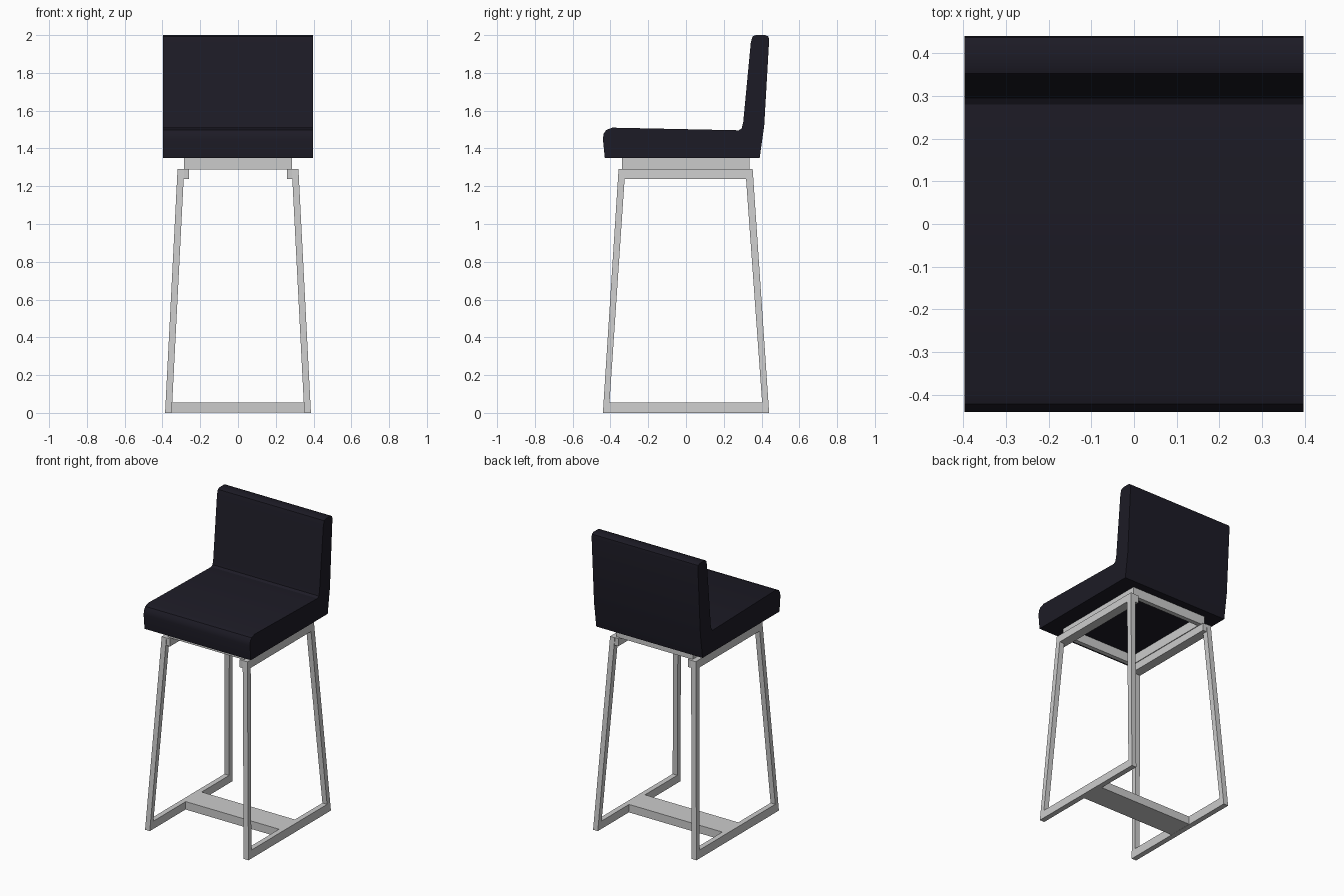
import bpy
import bmesh

if "Cube" in bpy.data.objects:
    bpy.data.objects.remove(bpy.data.objects["Cube"])


def make_object(name, verts, faces):
    mesh = bpy.data.meshes.new(name)
    bm = bmesh.new()
    vs = [bm.verts.new(v) for v in verts]
    for f in faces:
        bm.faces.new([vs[i] for i in f])
    bmesh.ops.recalc_face_normals(bm, faces=bm.faces)
    bm.to_mesh(mesh)
    bm.free()
    ob = bpy.data.objects.new(name, mesh)
    bpy.context.collection.objects.link(ob)
    return ob


def box(name, x0, x1, y0, y1, z0, z1):
    verts = [(x, y, z) for x in (x0, x1) for y in (y0, y1) for z in (z0, z1)]
    faces = [(0, 1, 3, 2), (4, 6, 7, 5), (0, 4, 5, 1),
             (2, 3, 7, 6), (0, 2, 6, 4), (1, 5, 7, 3)]
    return make_object(name, verts, faces)


def ring(name, loops):
    # Closed tube: four corner loops swept around the cross-section
    n = len(loops[0])
    m = len(loops)
    verts = [p for loop in loops for p in loop]
    faces = []
    for k in range(m):
        a, b = k * n, ((k + 1) % m) * n
        for i in range(n):
            j = (i + 1) % n
            faces.append((a + i, a + j, b + j, b + i))
    return make_object(name, verts, faces)


# Upholstered seat and backrest: one side profile extruded across the width
profile = [(-0.43, 1.35), (-0.44, 1.45), (-0.436, 1.478), (-0.422, 1.498),
           (-0.39, 1.51), (0.28, 1.496), (0.295, 1.506), (0.303, 1.54),
           (0.343, 1.96), (0.352, 1.993), (0.37, 2.0), (0.42, 2.0),
           (0.437, 1.992), (0.44, 1.97), (0.414, 1.52), (0.39, 1.35)]
n = len(profile)
verts = [(x, y, z) for x in (-0.397, 0.397) for y, z in profile]
faces = [tuple(range(n)), tuple(range(n, 2 * n))]
faces += [(i, (i + 1) % n, (i + 1) % n + n, i + n) for i in range(n)]
seat = make_object("seat_and_backrest", verts, faces)
fabric = bpy.data.materials.new("dark_upholstery")
fabric.diffuse_color = (0.012, 0.011, 0.019, 1)
fabric.use_nodes = True
fabric.node_tree.nodes["Principled BSDF"].inputs["Base Color"].default_value = fabric.diffuse_color
seat.data.materials.append(fabric)
bpy.context.view_layer.objects.active = seat
seat.select_set(True)
bpy.ops.object.shade_smooth_by_angle(angle=0.6)
seat.select_set(False)

# Leaning side frames: front leg, back leg, floor bar and top bar in one loop
TOP = 1.29
outer = [(-0.44, 0), (0.44, 0), (0.353, TOP), (-0.357, TOP)]
inner = [(-0.405, 0.055), (0.403, 0.055), (0.318, 1.238), (-0.325, 1.238)]


def lean(z, inset):
    return 0.386 - 0.066 * z / TOP - inset


for side, label in ((-1, "left"), (1, "right")):
    loops = [[(side * lean(z, inset), y, z) for y, z in pts]
             for pts, inset in ((outer, 0), (outer, 0.035),
                                (inner, 0.035), (inner, 0))]
    ring(label + "_leg_frame", loops)
    # Rail under the seat support
    xs = sorted((side * 0.26, side * 0.318))
    box(label + "_top_rail", *xs, -0.355, 0.351, 1.238, TOP)

# Hollow rectangular support between the rails and the seat
def rect(inset, z):
    x, y0, y1 = 0.285 - inset, -0.34 + inset, 0.335 - inset
    return [(-x, y0, z), (x, y0, z), (x, y1, z), (-x, y1, z)]


ring("seat_support", [rect(0, 1.288), rect(0, 1.352),
                      rect(0.03, 1.352), rect(0.03, 1.288)])

# Flat crossbar joining the floor bars
box("floor_crossbar", -0.352, 0.352, -0.06, 0.11, 0.001, 0.055)
